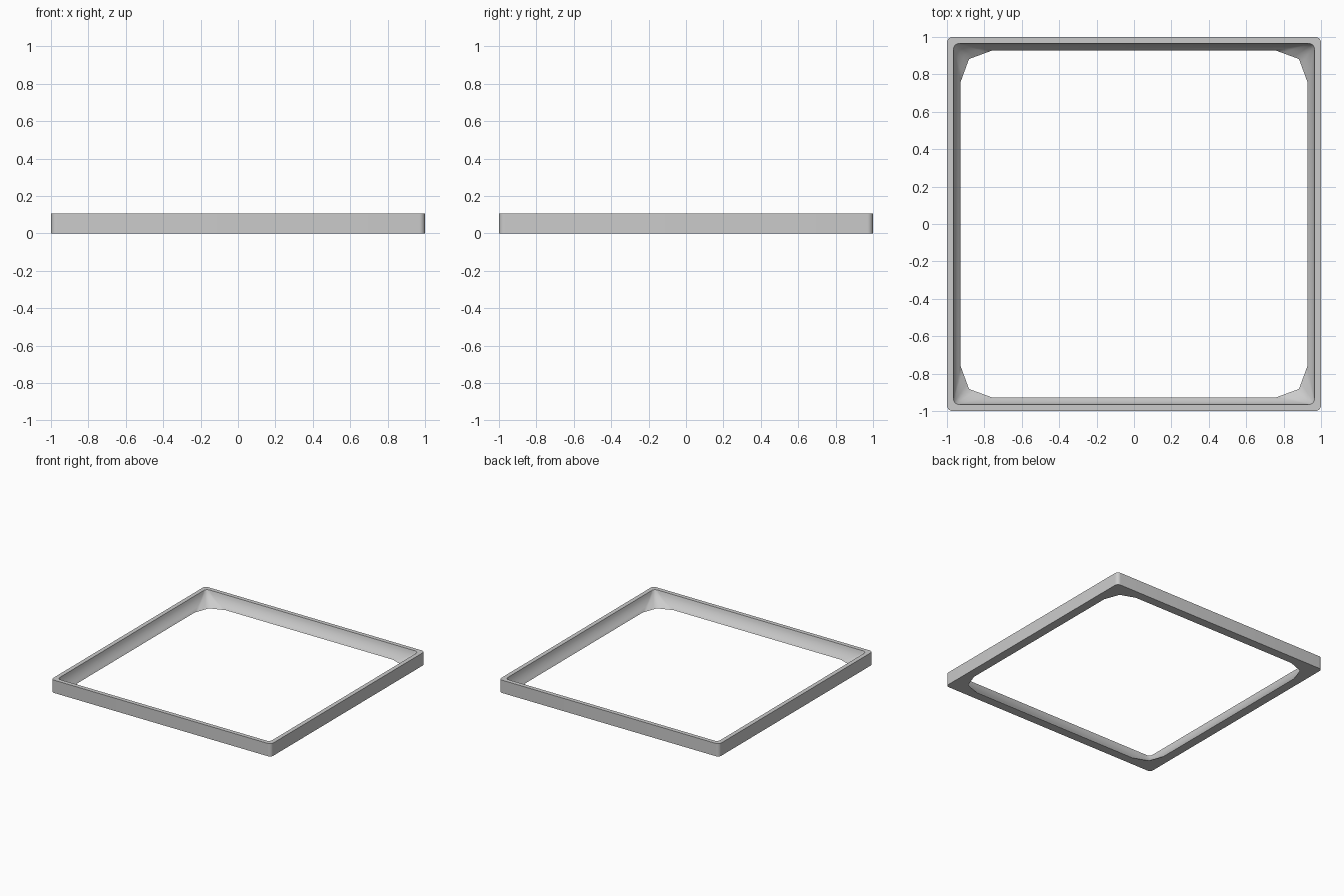
import bpy, bmesh, math
from mathutils import Vector

if "Cube" in bpy.data.objects:
    bpy.data.objects.remove(bpy.data.objects["Cube"])

H = 0.105   # frame height
N = 8       # segments per corner


def arc_corner(half, r):
    """Rounded corner in the +x +y quadrant."""
    c = half - r
    return [Vector((c + r * math.cos(a), c + r * math.sin(a)))
            for a in (math.pi / 2 * i / N for i in range(N + 1))]


def facet_corner():
    """Two-step faceted corner, sampled to match the arc point count."""
    a, b, c = Vector((0.927, 0.76)), Vector((0.882, 0.882)), Vector((0.76, 0.927))
    h = N // 2
    return [a.lerp(b, i / h) if i <= h else b.lerp(c, (i - h) / h) for i in range(N + 1)]


def ring(bm, corner, z):
    """Repeat a corner around the four quadrants."""
    verts = []
    for q in range(4):
        for p in corner:
            x, y = p
            for _ in range(q):
                x, y = -y, x
            verts.append(bm.verts.new((x, y, z)))
    return verts


bm = bmesh.new()
# Outer wall
outer = arc_corner(1.0, 0.03)
rings = [ring(bm, outer, 0), ring(bm, outer, H)]

# Inner wall: hollow curve flowing out to the faceted lower opening
top, low = arc_corner(0.965, 0.03), facet_corner()
for i in range(6):
    s = i / 5
    t = 0.3 * s + 0.7 * s * s
    rings.append(ring(bm, [u.lerp(v, t) for u, v in zip(top, low)], H * (1 - s)))

# Skin the closed cross-section
for k, a in enumerate(rings):
    b = rings[(k + 1) % len(rings)]
    for i in range(len(a)):
        j = (i + 1) % len(a)
        bm.faces.new((a[i], a[j], b[j], b[i]))
bmesh.ops.recalc_face_normals(bm, faces=bm.faces)

mesh = bpy.data.meshes.new("square_frame")
bm.to_mesh(mesh)
bm.free()
frame = bpy.data.objects.new("square_frame", mesh)
bpy.context.collection.objects.link(frame)
bpy.context.view_layer.objects.active = frame
frame.select_set(True)
bpy.ops.object.shade_smooth_by_angle(angle=math.radians(35))
